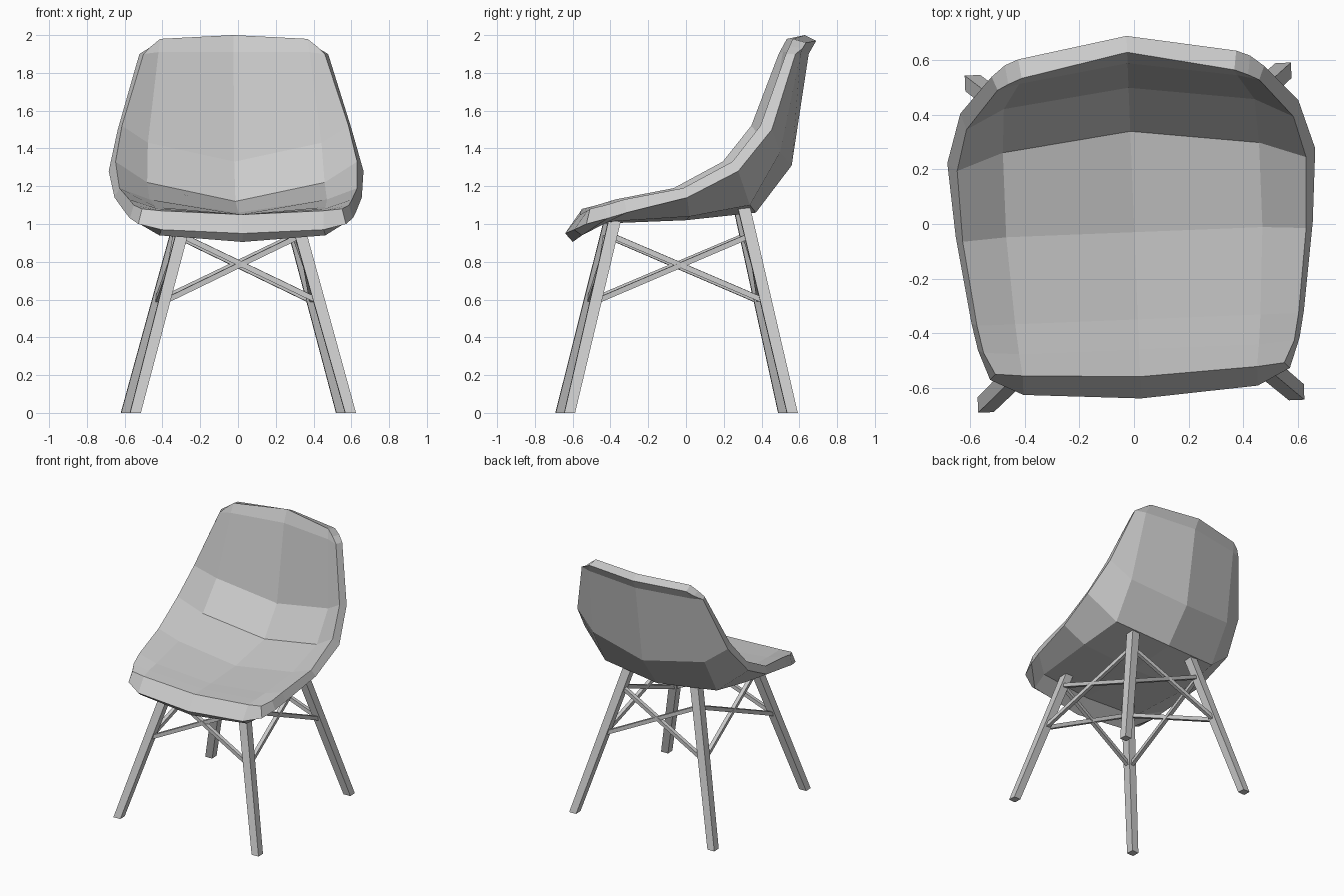
import bpy
import bmesh
from mathutils import Matrix, Vector

cube = bpy.data.objects.get("Cube")
if cube:
    bpy.data.objects.remove(cube, do_unlink=True)

# The whole chair is turned slightly about the vertical axis
TURN = Matrix.Rotation(0.04, 4, "Z")

grey = bpy.data.materials.new("light_grey")
grey.use_nodes = True
colour = (0.6, 0.6, 0.6, 1)
grey.diffuse_color = colour
grey.node_tree.nodes["Principled BSDF"].inputs["Base Color"].default_value = colour


def make_object(name, bm):
    """Turn a bmesh into a flat shaded grey object."""
    bmesh.ops.recalc_face_normals(bm, faces=bm.faces)
    mesh = bpy.data.meshes.new(name)
    bm.to_mesh(mesh)
    bm.free()
    mesh.materials.append(grey)
    obj = bpy.data.objects.new(name, mesh)
    obj.matrix_world = TURN
    bpy.context.collection.objects.link(obj)
    return obj


def add_grid(bm, rows):
    """Skin rows of points with quads and return the vertices."""
    grid = [[bm.verts.new(p) for p in row] for row in rows]
    for a, b in zip(grid, grid[1:]):
        for i in range(len(a) - 1):
            bm.faces.new((a[i], a[i + 1], b[i + 1], b[i]))
    return grid


def outer_loop(grid):
    """Boundary from the front centre, round the side, to the top centre."""
    return grid[0][:-1] + [row[-1] for row in grid] + grid[-1][-2::-1]


def bar(name, start, end, start_width, end_width):
    """Square bar with level ends for upright parts, square ends otherwise."""
    start, end = Vector(start), Vector(end)
    along = (end - start).normalized()
    if along.z > 0.8:
        side, up = Vector((1, 0, 0)), Vector((0, 1, 0))
    else:
        side = along.cross(Vector((0, 0, 1))).normalized()
        up = side.cross(along)
    bm = bmesh.new()
    rings = []
    for centre, width in ((start, start_width), (end, end_width)):
        rings.append([bm.verts.new(centre + (side * s + up * t) * width / 2)
                      for s, t in ((-1, -1), (1, -1), (1, 1), (-1, 1))])
    for i in range(4):
        j = (i + 1) % 4
        bm.faces.new((rings[0][i], rings[0][j], rings[1][j], rings[1][i]))
    for ring in rings:
        bm.faces.new(ring)
    return make_object(name, bm)


# Seat shell: rows run front to top, each from the centre to the side rim
inner_rows = [
    [(0, -.56, 1.05), (.43, -.54, 1.07), (.53, -.53, 1.08)],
    [(0, -.46, 1.05), (.44, -.46, 1.08), (.57, -.45, 1.1)],
    [(0, -.35, 1.05), (.45, -.35, 1.09), (.59, -.35, 1.13)],
    [(0, -.03, 1.06), (.47, -.03, 1.13), (.63, -.04, 1.19)],
    [(0, .34, 1.12), (.47, .28, 1.22), (.64, .22, 1.33)],
    [(0, .5, 1.33), (.46, .44, 1.43), (.6, .37, 1.52)],
    [(0, .59, 1.91), (.4, .53, 1.91), (.48, .51, 1.9)],
    [(0, .63, 2), (.39, .55, 1.98), (.44, .53, 1.94)],
]
outer_rows = [
    [(0, -.64, .95), (.43, -.61, .97), (.55, -.55, 1)],
    [(0, -.6, .905), (.44, -.57, .94), (.59, -.44, 1.03)],
    [(0, -.5, 1), (.44, -.47, 1.01), (.61, -.34, 1.06)],
    [(0, 0, 1.02), (.48, 0, 1.04), (.655, -.02, 1.14)],
    [(0, .37, 1.06), (.46, .32, 1.1), (.675, .25, 1.28)],
    [(0, .56, 1.31), (.46, .48, 1.38), (.62, .43, 1.5)],
    [(0, .65, 1.9), (.42, .59, 1.9), (.5, .56, 1.9)],
    [(0, .69, 1.97), (.4, .62, 1.96), (.45, .6, 1.93)],
]
bm = bmesh.new()
inner = outer_loop(add_grid(bm, inner_rows))
outer = outer_loop(add_grid(bm, outer_rows))
for i in range(len(inner) - 1):
    bm.faces.new((inner[i], inner[i + 1], outer[i + 1], outer[i]))

# Mirror the half shell and weld it at the centre
half = bm.verts[:] + bm.edges[:] + bm.faces[:]
copy = bmesh.ops.duplicate(bm, geom=half)["geom"]
for v in copy:
    if isinstance(v, bmesh.types.BMVert):
        v.co.x = -v.co.x
bmesh.ops.remove_doubles(bm, verts=bm.verts, dist=0.0005)
make_object("seat_shell", bm)


# Legs: splayed square posts, described by foot and top
def leg_point(side, end, z):
    """Centre of a leg at height z; side is +-1 in x, end is +-1 in y."""
    foot_y = -.64 if end < 0 else .54
    slope_y = .245 if end < 0 else .225
    return (side * (.57 - .27 * z), foot_y - end * slope_y * z, z)


corners = {
    "front_right": (-1, -1),
    "front_left": (1, -1),
    "back_left": (1, 1),
    "back_right": (-1, 1),
}
for name, (side, end) in corners.items():
    top = 1.03 if end < 0 else 1.1
    bar(name + "_leg", leg_point(side, end, 0), leg_point(side, end, top), .057, .066)

# Braces: a crossed pair between each two neighbouring legs
HIGH, LOW = .94, .59
names = list(corners)
for i, a in enumerate(names):
    b = names[(i + 1) % len(names)]
    for label, za, zb in (("falling", HIGH, LOW), ("rising", LOW, HIGH)):
        bar(f"{a}_to_{b}_{label}_brace",
            leg_point(*corners[a], za), leg_point(*corners[b], zb), .028, .028)
